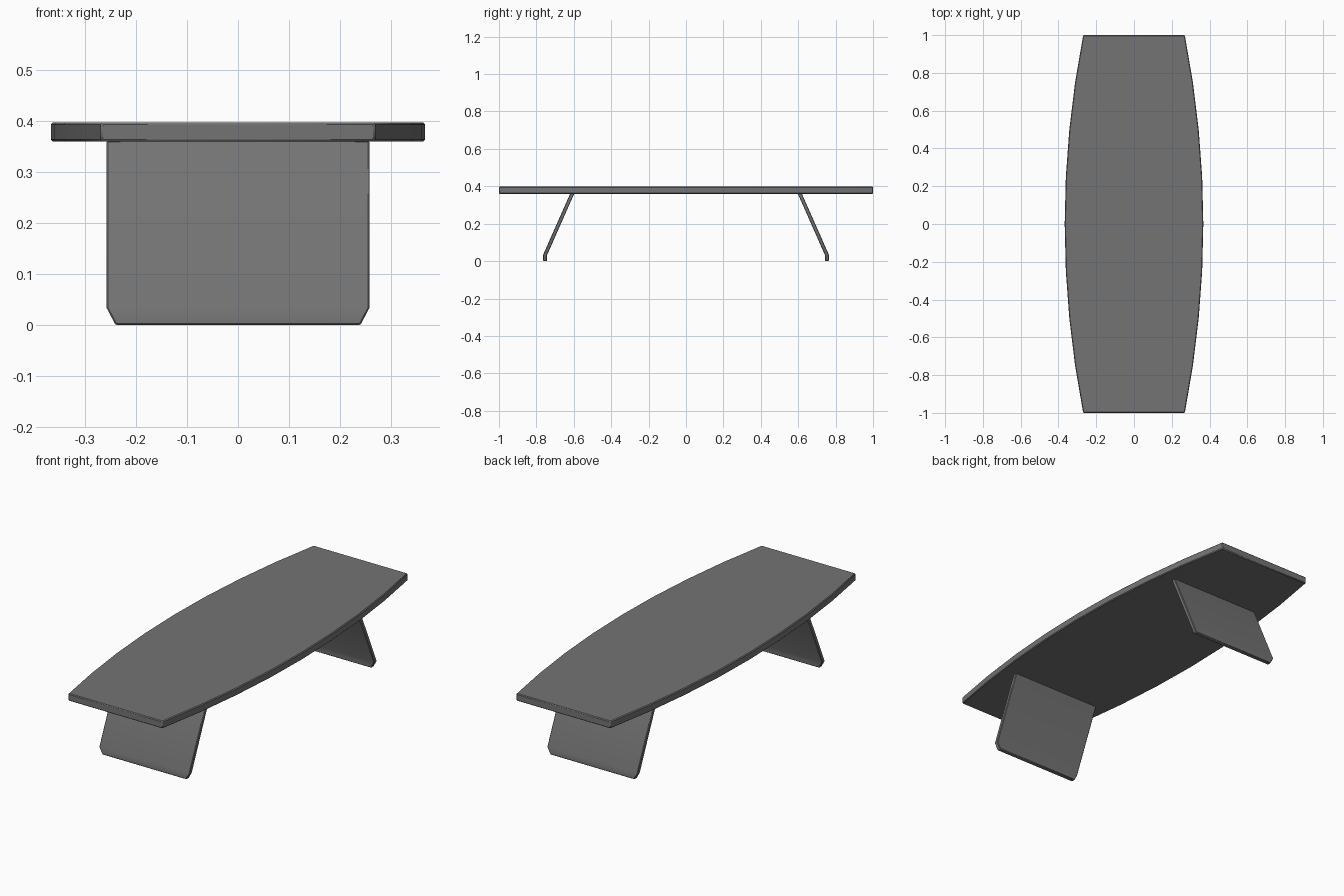
import bpy
import math

if "Cube" in bpy.data.objects:
    bpy.data.objects.remove(bpy.data.objects["Cube"])

# Dark grey finish shared by every part
dark = bpy.data.materials.new("dark_grey")
dark.diffuse_color = (0.175, 0.175, 0.175, 1)
dark.use_nodes = True
dark.node_tree.nodes["Principled BSDF"].inputs["Base Color"].default_value = dark.diffuse_color

def make_object(name, verts, faces, bevel):
    mesh = bpy.data.meshes.new(name)
    mesh.from_pydata(verts, [], faces)
    mesh.update()
    mesh.materials.append(dark)
    obj = bpy.data.objects.new(name, mesh)
    bpy.context.collection.objects.link(obj)
    # Smooth the gentle bends, keep the corners sharp
    bpy.ops.object.select_all(action='DESELECT')
    obj.select_set(True)
    bpy.context.view_layer.objects.active = obj
    bpy.ops.object.shade_smooth_by_angle(angle=math.radians(30))
    mod = obj.modifiers.new("edge_bevel", 'BEVEL')
    mod.width = bevel
    mod.segments = 1
    mod.limit_method = 'ANGLE'
    mod.angle_limit = math.radians(29)
    return obj

def loft(name, rings, bevel):
    """Join rings of equal vertex count, bottom to top, and cap both ends."""
    n = len(rings[0])
    verts = [v for ring in rings for v in ring]
    faces = [tuple(reversed(range(n))),
             tuple(range(len(verts) - n, len(verts)))]
    for r in range(len(rings) - 1):
        for i in range(n):
            j = (i + 1) % n
            faces.append((r * n + i, r * n + j, (r + 1) * n + j, (r + 1) * n + i))
    return make_object(name, verts, faces, bevel)

# Boat-shaped table top: straight ends, bowed long sides
STEPS = 8
ys = [-1 + 2 * i / STEPS for i in range(STEPS + 1)]
right = [(0.367 - 0.098 * y * y, y) for y in ys]
outline = right + [(-x, -y) for x, y in right]
loft("table_top", [[(x, y, z) for x, y in outline] for z in (0.36, 0.398)], 0.004)

# Splayed panel legs with a short vertical foot and clipped lower corners
# (height, half width, inner y, outer y)
LEG = [(0.0, 0.24, 0.742, 0.764),
       (0.034, 0.258, 0.742, 0.764),
       (0.362, 0.258, 0.597, 0.619)]
for name, s in (("front_leg", -1), ("back_leg", 1)):
    rings = []
    for z, w, y0, y1 in LEG:
        a, b = sorted((s * y0, s * y1))
        rings.append([(-w, a, z), (w, a, z), (w, b, z), (-w, b, z)])
    loft(name, rings, 0.003)
